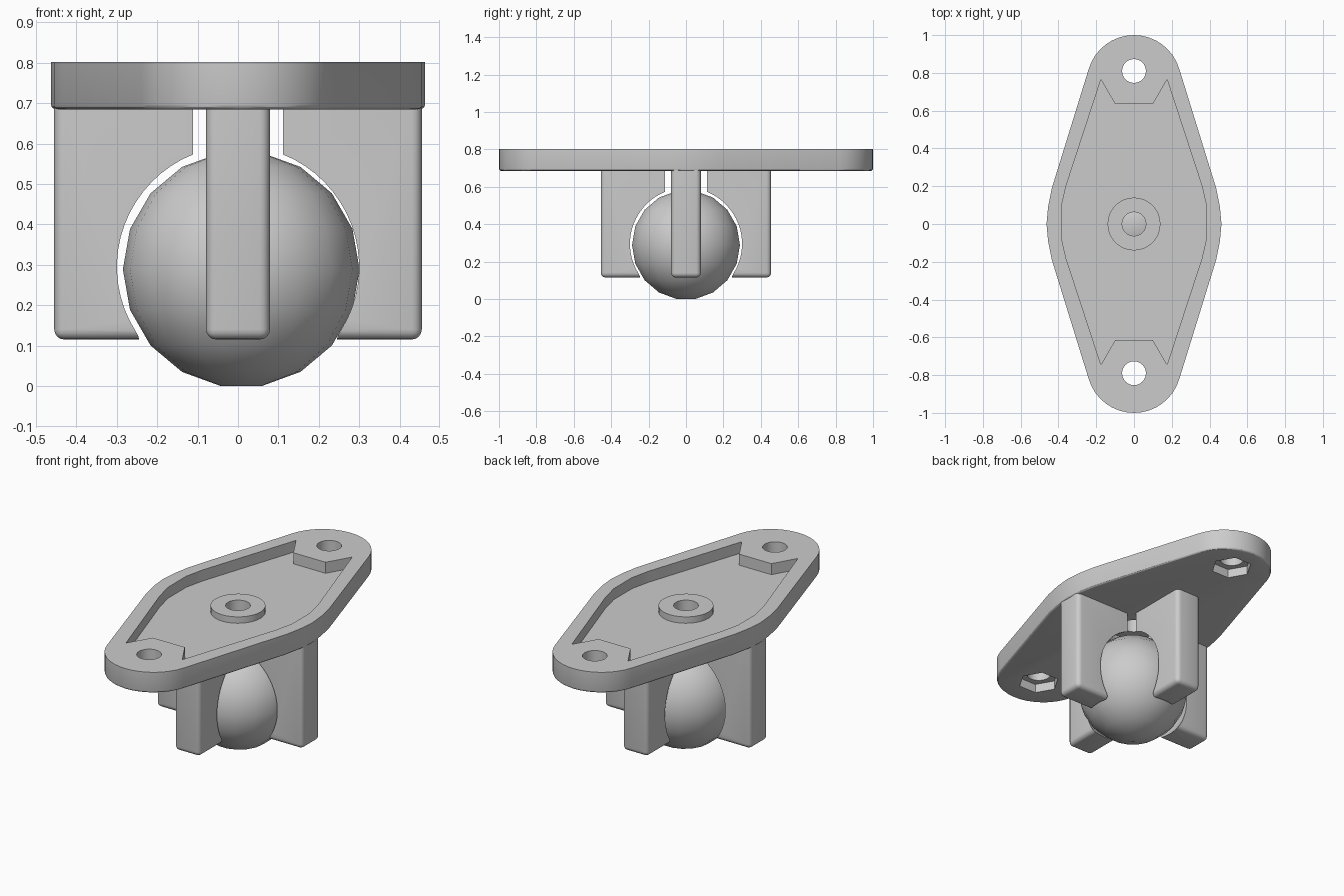
import bpy, bmesh, math
from mathutils import Matrix

if "Cube" in bpy.data.objects:
    bpy.data.objects.remove(bpy.data.objects["Cube"], do_unlink=True)

grey = bpy.data.materials.new("plain_grey")
grey.use_nodes = True
grey.diffuse_color = (0.6, 0.6, 0.6, 1)
grey.node_tree.nodes["Principled BSDF"].inputs["Base Color"].default_value = (0.6, 0.6, 0.6, 1)


def make(name, bm):
    bmesh.ops.recalc_face_normals(bm, faces=bm.faces)
    me = bpy.data.meshes.new(name)
    bm.to_mesh(me)
    bm.free()
    me.materials.append(grey)
    ob = bpy.data.objects.new(name, me)
    bpy.context.collection.objects.link(ob)
    return ob


def prism(name, points, z0, z1, bevel=0):
    """Extrude an outline upward, optionally rounding its lower rim."""
    bm = bmesh.new()
    base = bm.faces.new([bm.verts.new((x, y, z0)) for x, y in points])
    rim = list(base.edges)
    top = bmesh.ops.extrude_face_region(bm, geom=[base], use_keep_orig=True)
    for v in top["geom"]:
        if isinstance(v, bmesh.types.BMVert):
            v.co.z = z1
    if bevel:
        bmesh.ops.bevel(bm, geom=rim, offset=bevel, segments=3, profile=0.5, affect='EDGES')
    return make(name, bm)


def circle(r, y=0, n=32):
    return [(r * math.cos(2 * math.pi * i / n), y + r * math.sin(2 * math.pi * i / n))
            for i in range(n)]


def ball(name, r, loc, n, rings):
    """Faceted ball with flat poles, made by spinning a half profile."""
    bm = bmesh.new()
    loops = []
    for k in range(rings):
        a = math.pi * (k + 0.5) / rings
        loops.append([bm.verts.new((x, y, r * math.cos(a))) for x, y in circle(r * math.sin(a), 0, n)])
    for a, b in zip(loops, loops[1:]):
        for i in range(n):
            j = (i + 1) % n
            bm.faces.new((a[i], a[j], b[j], b[i]))
    bm.faces.new(loops[0])
    bm.faces.new(loops[-1])
    bmesh.ops.translate(bm, verts=bm.verts, vec=loc)
    return make(name, bm)


def cut(ob, cutters):
    for c in cutters:
        c.hide_render = True
        m = ob.modifiers.new("cut", 'BOOLEAN')
        m.operation, m.solver, m.object = 'DIFFERENCE', 'EXACT', c
    bpy.context.view_layer.update()
    dg = bpy.context.evaluated_depsgraph_get()
    me = bpy.data.meshes.new_from_object(ob.evaluated_get(dg))
    ob.modifiers.clear()
    ob.data = me


def smooth(ob, angle=30):
    bpy.ops.object.select_all(action='DESELECT')
    ob.select_set(True)
    bpy.context.view_layer.objects.active = ob
    bpy.ops.object.shade_smooth_by_angle(angle=math.radians(angle))


# Mounting plate: rounded ends joined by straight flanks
side = [(0.435, -0.19), (0.455, -0.09), (0.463, 0), (0.455, 0.09), (0.435, 0.19)]
tilt = math.radians(16.5)
arc = []
for i in range(17):
    a = tilt + (math.pi - 2 * tilt) * i / 16
    arc.append((0.25 * math.cos(a), 0.75 + 0.25 * math.sin(a)))
half = side + arc
plate = prism("mounting_plate", half + [(-x, -y) for x, y in half], 0.685, 0.802, 0.012)

# Top recess, screw holes and hexagonal nut pockets
quarter = [(0.385, -0.08), (0.385, 0.08), (0.36, 0.19), (0.175, 0.755), (0.1, 0.625)]
pocket = quarter + [(-x, y) for x, y in reversed(quarter[2:])]
pocket += [(-x, -y) for x, y in quarter[:2]]
pocket += [(-x, -y) for x, y in quarter[2:]] + [(x, -y) for x, y in reversed(quarter[2:])]
recess = prism("recess_cutter", [(x, y + 0.01) for x, y in pocket], 0.74, 0.9)
cutters = [recess, prism("centre_hole_cutter", circle(0.063), 0.6, 0.9)]
for y in (-0.79, 0.81):
    cutters.append(prism("screw_hole_cutter", circle(0.063, y), 0.6, 0.9))
    cutters.append(prism("nut_pocket_cutter", circle(0.108, y, 6), 0.6, 0.735))
cut(plate, cutters)

# Raised ring around the centre hole
boss = prism("centre_boss", circle(0.14), 0.735, 0.776)
bore = prism("boss_bore_cutter", circle(0.063), 0.6, 0.9)
cut(boss, [bore])

# Four socket fins from two crossed beams, hollowed for the ball
socket = ball("socket_cutter", 0.31, (0, 0, 0.295), 48, 32)
throat = prism("throat_cutter", circle(0.137), 0.4, 0.9)
fins = []
for name, turn in (("side_fins", 0), ("front_back_fins", math.pi / 2)):
    bm = bmesh.new()
    bmesh.ops.create_cube(bm, size=1)
    bmesh.ops.scale(bm, verts=bm.verts, vec=(0.91, 0.158, 0.585))
    bmesh.ops.translate(bm, verts=bm.verts, vec=(0, 0, 0.4075))
    edges = [e for e in bm.edges if min(v.co.z for v in e.verts) < 0.3]
    bmesh.ops.bevel(bm, geom=edges, offset=0.025, segments=4, profile=0.5, affect='EDGES')
    bmesh.ops.rotate(bm, verts=bm.verts, cent=(0, 0, 0), matrix=Matrix.Rotation(turn, 3, 'Z'))
    fin = make(name, bm)
    cut(fin, [socket, throat])
    fins.append(fin)

# Ball held loosely in the socket
sphere = ball("socket_ball", 0.293, (0.008, 0, 0.2886), 18, 9)

for ob in [plate, boss, sphere] + fins:
    smooth(ob)
for c in cutters + [bore, socket, throat]:
    bpy.data.objects.remove(c, do_unlink=True)
